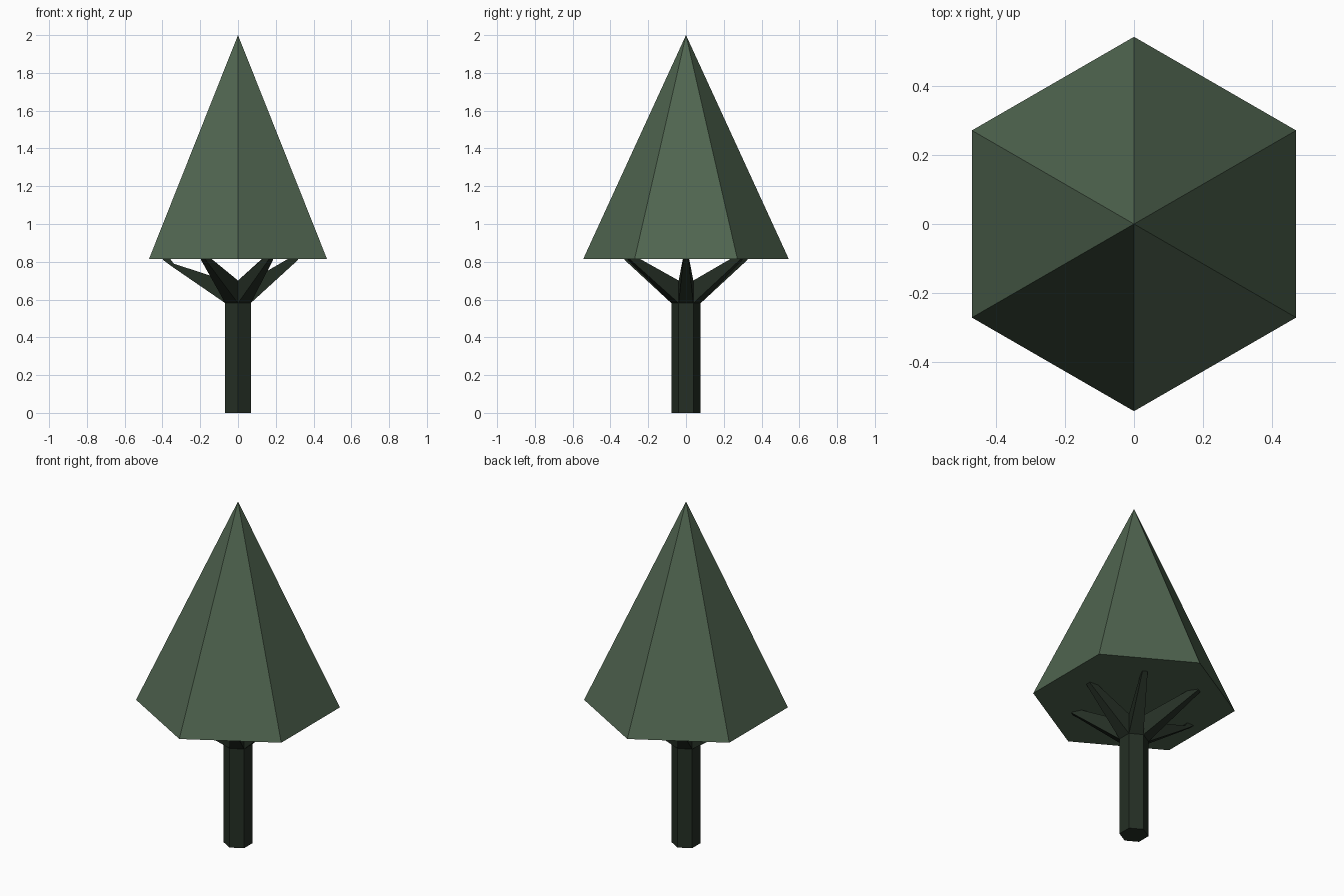
import bpy
import bmesh
from math import sin, cos, radians
from mathutils import Matrix

if "Cube" in bpy.data.objects:
    bpy.data.objects.remove(bpy.data.objects["Cube"], do_unlink=True)


def make_material(name, rgb):
    mat = bpy.data.materials.new(name)
    mat.use_nodes = True
    color = (*rgb, 1.0)
    mat.diffuse_color = color
    bsdf = mat.node_tree.nodes["Principled BSDF"]
    bsdf.inputs["Base Color"].default_value = color
    bsdf.inputs["Roughness"].default_value = 0.9
    return mat


foliage_green = make_material("foliage green", (0.08, 0.13, 0.08))
bark_dark = make_material("dark bark", (0.018, 0.028, 0.018))


def loft(name, rings, mat, turn=0.0):
    """Skin equal-length rings of points, cap both ends, turn about z."""
    bm = bmesh.new()
    loops = [[bm.verts.new(p) for p in ring] for ring in rings]
    for low, high in zip(loops, loops[1:]):
        for i in range(len(low)):
            j = (i + 1) % len(low)
            bm.faces.new((low[i], low[j], high[j], high[i]))
    bm.faces.new(loops[0][::-1])
    bm.faces.new(loops[-1])
    bmesh.ops.remove_doubles(bm, verts=bm.verts, dist=0.0001)
    bmesh.ops.recalc_face_normals(bm, faces=bm.faces)
    bm.transform(Matrix.Rotation(radians(turn), 4, 'Z'))
    mesh = bpy.data.meshes.new(name)
    bm.to_mesh(mesh)
    bm.free()
    mesh.materials.append(mat)
    obj = bpy.data.objects.new(name, mesh)
    bpy.context.collection.objects.link(obj)
    return obj


def hexagon(radius, z):
    angles = [radians(30 + 60 * i) for i in range(6)]
    return [(radius * cos(a), radius * sin(a), z) for a in angles]


def branch_section(r, half_width, z_low, z_high, lean=0.0):
    """Upright four-sided section, with its upper edge set inwards."""
    return [(r, -half_width, z_low), (r, half_width, z_low),
            (r - lean, half_width, z_high), (r - lean, -half_width, z_high)]


# Trunk
loft("trunk", [hexagon(0.078, 0), hexagon(0.078, 0.70)], bark_dark)

# Branches, one from each trunk side
reaches = {0: 0.32, 60: 0.34, 120: 0.37, 180: 0.40, 240: 0.37, 300: 0.35}
for angle, reach in reaches.items():
    sections = [branch_section(0.066, 0.039, 0.58, 0.70)]
    if angle == 180:
        # bent twig end
        sections.append(branch_section(0.35, 0.016, 0.775, 0.79, 0.01))
    sections.append(branch_section(reach, 0.014, 0.812, 0.83, 0.03))
    loft(f"branch_{angle}", sections, bark_dark, angle)

# Foliage cone
foliage_base = hexagon(0.544, 0.815)
bm = bmesh.new()
ring = [bm.verts.new(p) for p in foliage_base]
tip = bm.verts.new((0, 0, 2.0))
for i, vert in enumerate(ring):
    bm.faces.new((vert, ring[(i + 1) % len(ring)], tip))
bm.faces.new(ring[::-1])
mesh = bpy.data.meshes.new("foliage")
bm.to_mesh(mesh)
bm.free()
mesh.materials.append(foliage_green)
bpy.context.collection.objects.link(bpy.data.objects.new("foliage", mesh))
